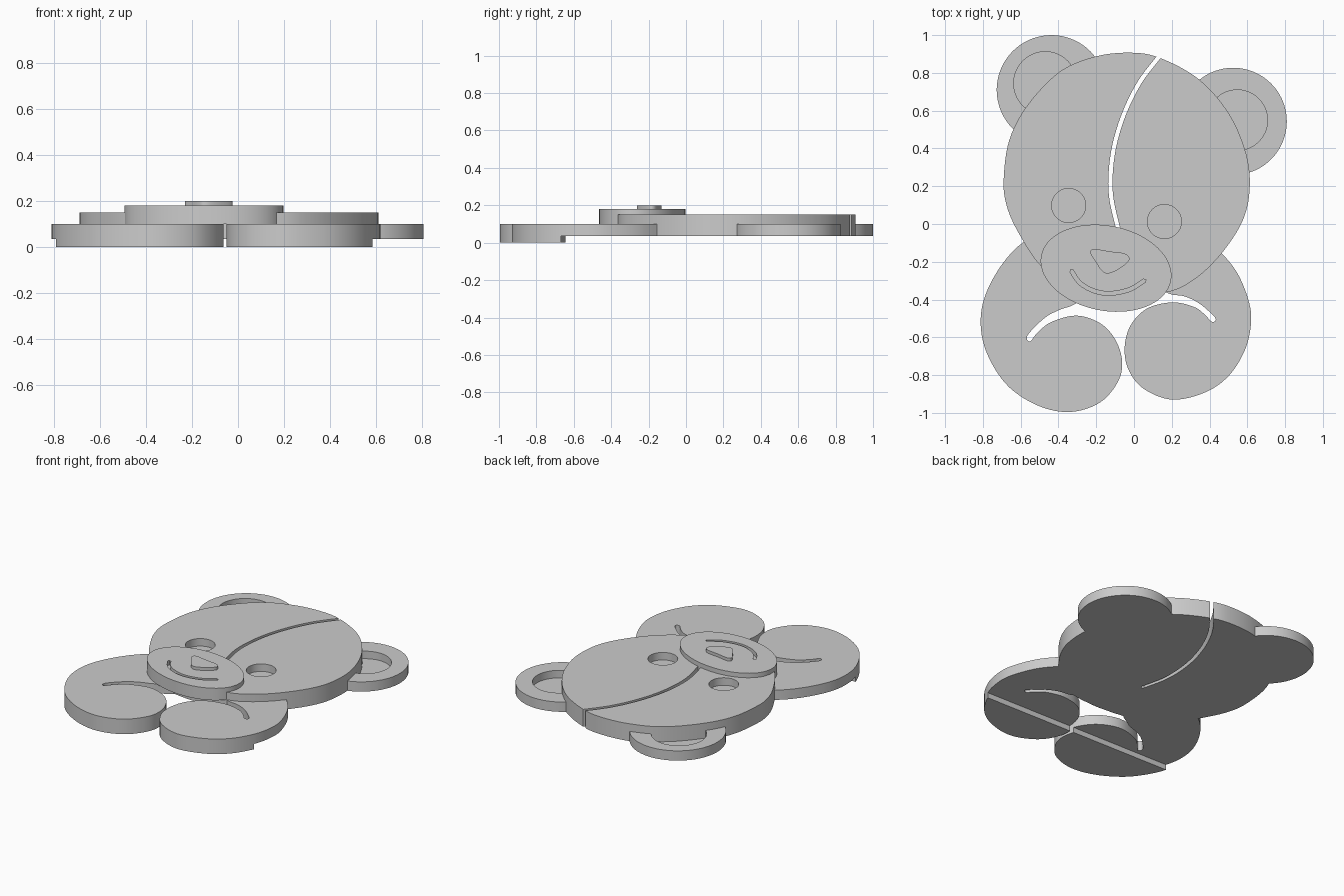
import bpy, bmesh, math
from mathutils import Vector

if "Cube" in bpy.data.objects:
    bpy.data.objects.remove(bpy.data.objects["Cube"])

grey = bpy.data.materials.new("plain grey")
grey.use_nodes = True
tone = (0.6, 0.6, 0.6, 1)
grey.diffuse_color = tone
grey.node_tree.nodes["Principled BSDF"].inputs["Base Color"].default_value = tone

BASE, BODY_TOP, HEAD_TOP, MUZZLE_TOP, NOSE_TOP = 0.035, 0.10, 0.15, 0.18, 0.20


def smooth_path(points, closed=True, steps=6):
    """Catmull-Rom curve through the given points."""
    p = [Vector(q) for q in points]
    n = len(p)
    at = (lambda i: p[i % n]) if closed else (lambda i: p[max(0, min(n - 1, i))])
    path = []
    for i in range(n if closed else n - 1):
        a, b, c, d = at(i - 1), at(i), at(i + 1), at(i + 2)
        for k in range(steps):
            t = k / steps
            path.append(0.5 * (2 * b + (c - a) * t + (2 * a - 5 * b + 4 * c - d) * t**2
                               + (3 * b - a - 3 * c + d) * t**3))
    return path if closed else path + [p[-1]]


def ellipse(x, y, rx, ry, tilt=0, count=72):
    ct, st = math.cos(tilt), math.sin(tilt)
    ring = [(rx * math.cos(2 * math.pi * i / count), ry * math.sin(2 * math.pi * i / count))
            for i in range(count)]
    return [(x + u * ct - v * st, y + u * st + v * ct) for u, v in ring]


def band(points, width):
    """Outline of a round-ended strip that follows a path."""
    path = smooth_path(points, closed=False)
    left, right, r = [], [], width / 2
    for i, q in enumerate(path):
        d = (path[min(i + 1, len(path) - 1)] - path[max(i - 1, 0)]).normalized()
        side = Vector((-d.y, d.x)) * r
        left.append(q + side)
        right.append(q - side)
        if i == 0:
            start = q - d * r
    return left + [path[-1] + d * r] + right[::-1] + [start]


def plate(name, outline, low, high):
    """Extrude a flat outline between two heights."""
    bm = bmesh.new()
    face = bm.faces.new([bm.verts.new((q[0], q[1], low)) for q in outline])
    grown = bmesh.ops.extrude_face_region(bm, geom=[face])["geom"]
    for v in grown:
        if isinstance(v, bmesh.types.BMVert):
            v.co.z = high
    bmesh.ops.recalc_face_normals(bm, faces=bm.faces)
    mesh = bpy.data.meshes.new(name)
    bm.to_mesh(mesh)
    bm.free()
    mesh.materials.append(grey)
    obj = bpy.data.objects.new(name, mesh)
    bpy.context.collection.objects.link(obj)
    return obj


def cut(obj, outline, low, high):
    """Subtract an extruded outline and bake the result."""
    cutter = plate("cutter", outline, low, high)
    cutter.hide_render = True
    mod = obj.modifiers.new("cut", "BOOLEAN")
    mod.operation, mod.solver, mod.object = "DIFFERENCE", "EXACT", cutter
    graph = bpy.context.evaluated_depsgraph_get()
    baked = bpy.data.meshes.new_from_object(obj.evaluated_get(graph))
    obj.modifiers.clear()
    obj.data = baked
    bpy.data.objects.remove(cutter)


# Arms curling into paws, with a lowered pad at the front edge
right_arm = [(-.45, -.05), (-.59, -.10), (-.71, -.23), (-.795, -.40), (-.81, -.56), (-.765, -.715),
             (-.66, -.865), (-.5, -.965), (-.335, -.995), (-.18, -.945), (-.085, -.835),
             (-.063, -.725), (-.1, -.61), (-.18, -.525), (-.305, -.485), (-.44, -.52),
             (-.515, -.58), (-.547, -.62), (-.567, -.61), (-.553, -.575), (-.47, -.495),
             (-.395, -.455), (-.3, -.415), (-.2, -.3)]
left_arm = [(.35, -.05), (.46, -.15), (.547, -.26), (.605, -.40), (.62, -.515), (.59, -.66),
            (.505, -.80), (.38, -.89), (.205, -.93), (.055, -.875), (-.025, -.78), (-.05, -.665),
            (-.02, -.54), (.07, -.447), (.205, -.415), (.32, -.44), (.378, -.483), (.41, -.517),
            (.432, -.51), (.42, -.485), (.345, -.42), (.267, -.383), (.17, -.36), (.1, -.25)]
above_pads = [(-1, -.641), (1, -.677), (1, 1), (-1, 1)]
parts = []
for name, outline in (("right_arm", right_arm), ("left_arm", left_arm)):
    arm = plate(name, smooth_path(outline), 0, BODY_TOP)
    cut(arm, above_pads, -0.1, BASE)
    parts.append(arm)

# Ears with round hollows
for name, x, y, r, ix, iy, ir in (("right_ear", -.437, .71, .29, -.47, .745, .167),
                                  ("left_ear", .525, .543, .284, .547, .55, .16)):
    ear = plate(name, ellipse(x, y, r, r), BASE, BODY_TOP)
    cut(ear, ellipse(ix, iy, ir, ir), 0.05, 0.3)
    parts.append(ear)

# Head with a curved seam and sunken eyes
head_outline = [(-.69, .235), (-.66, .445), (-.563, .63), (-.395, .805), (-.21, .885), (-.025, .907),
                (.135, .88), (.345, .765), (.505, .58), (.595, .367), (.612, .18), (.573, .013),
                (.46, -.16), (.32, -.293), (.17, -.362), (-.09, -.375), (-.33, -.33),
                (-.495, -.22), (-.615, -.04), (-.675, .1)]
head = plate("head", smooth_path(head_outline), BASE, HEAD_TOP)
seam = [(.17, .935), (.128, .88), (.03, .75), (-.05, .59), (-.103, .42), (-.124, .26),
        (-.119, .13), (-.085, -.02)]
cut(head, band(seam, 0.022), -0.1, 0.3)
for x, y in ((-.346, .098), (.161, .013)):
    cut(head, ellipse(x, y, .09, .09), BODY_TOP, 0.3)
parts.append(head)

# Muzzle with a smile groove, and a raised nose
muzzle = plate("muzzle", ellipse(-.148, -.234, .35, .225, math.radians(-11)), BODY_TOP, MUZZLE_TOP)
smile = [(-.33, -.25), (-.283, -.315), (-.203, -.357), (-.12, -.367), (-.024, -.347), (.055, -.3)]
cut(muzzle, band(smile, 0.02), HEAD_TOP, 0.3)
parts.append(muzzle)
nose = [(-.215, -.132), (-.13, -.145), (-.05, -.156), (-.024, -.182), (-.04, -.209),
        (-.093, -.246), (-.14, -.262), (-.172, -.246), (-.204, -.198), (-.23, -.156)]
parts.append(plate("nose", smooth_path(nose), MUZZLE_TOP, NOSE_TOP))

# Smooth rims, crisp edges
bpy.ops.object.select_all(action="DESELECT")
for obj in parts:
    obj.select_set(True)
bpy.context.view_layer.objects.active = parts[0]
bpy.ops.object.shade_smooth_by_angle(angle=math.radians(30))
